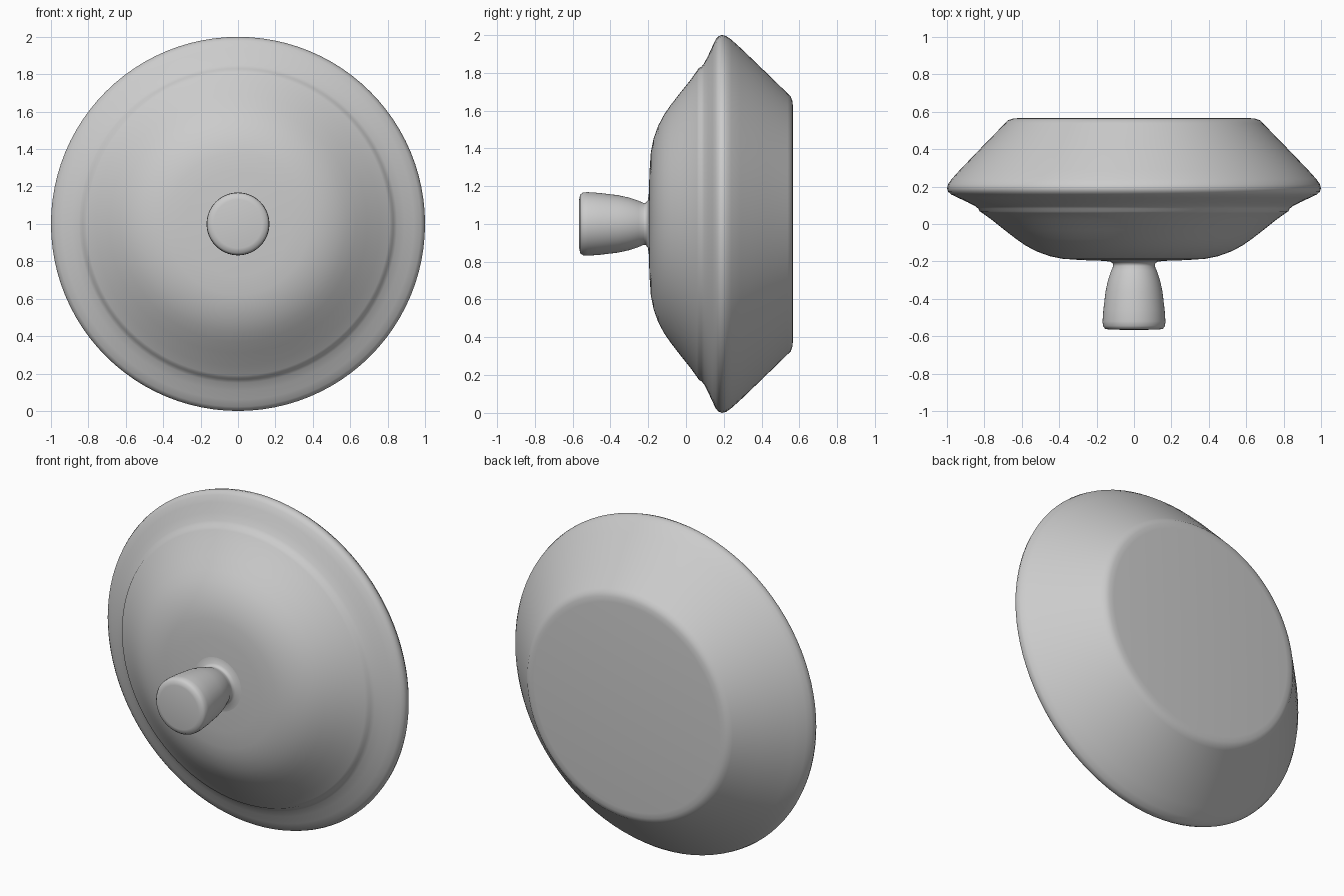
import bpy, bmesh
from math import cos, sin, tau, radians

if "Cube" in bpy.data.objects:
    bpy.data.objects.remove(bpy.data.objects["Cube"])

SIDES = 96


def lathe(name, profile):
    """Revolve (radius, y) points around the y axis at z = 1."""
    bm = bmesh.new()
    rings = []
    for r, y in profile:
        if r == 0:
            rings.append([bm.verts.new((0, y, 1))] * SIDES)
        else:
            rings.append([bm.verts.new((r * cos(tau * i / SIDES), y, 1 + r * sin(tau * i / SIDES)))
                          for i in range(SIDES)])
    for a, b in zip(rings, rings[1:]):
        for i in range(SIDES):
            j = (i + 1) % SIDES
            bm.faces.new(dict.fromkeys((a[i], a[j], b[j], b[i])))
    bmesh.ops.recalc_face_normals(bm, faces=bm.faces)
    # make sure the normals point away from the axis
    f = max(bm.faces, key=lambda f: abs(f.calc_center_median().x))
    if f.normal.x * f.calc_center_median().x < 0:
        bmesh.ops.reverse_faces(bm, faces=bm.faces)
    mesh = bpy.data.meshes.new(name)
    bm.to_mesh(mesh)
    bm.free()
    ob = bpy.data.objects.new(name, mesh)
    bpy.context.collection.objects.link(ob)
    bpy.ops.object.select_all(action='DESELECT')
    ob.select_set(True)
    bpy.context.view_layer.objects.active = ob
    bpy.ops.object.shade_smooth_by_angle(angle=radians(50))
    return ob


# Flared grip, ending in a small fillet on the dome
lathe("knob", [
    (0, -0.566), (0.13, -0.565), (0.155, -0.56), (0.166, -0.545), (0.168, -0.52),
    (0.164, -0.46), (0.152, -0.36), (0.139, -0.30), (0.122, -0.25), (0.111, -0.225),
    (0.112, -0.213), (0.125, -0.202), (0.16, -0.197)])

# Domed front, stepped rim and tapered flat back
lathe("lid_body", [
    (0.16, -0.197), (0.28, -0.193), (0.38, -0.186), (0.45, -0.172), (0.52, -0.147),
    (0.58, -0.115), (0.63, -0.08), (0.69, -0.034), (0.76, 0.022), (0.81, 0.058),
    (0.825, 0.068), (0.832, 0.082), (0.85, 0.096), (0.89, 0.117), (0.94, 0.14),
    (0.978, 0.158), (0.993, 0.172), (1.0, 0.19), (0.994, 0.213), (0.975, 0.24),
    (0.93, 0.29), (0.80, 0.425), (0.69, 0.538), (0.675, 0.554), (0.65, 0.563),
    (0.62, 0.566), (0, 0.566)])
